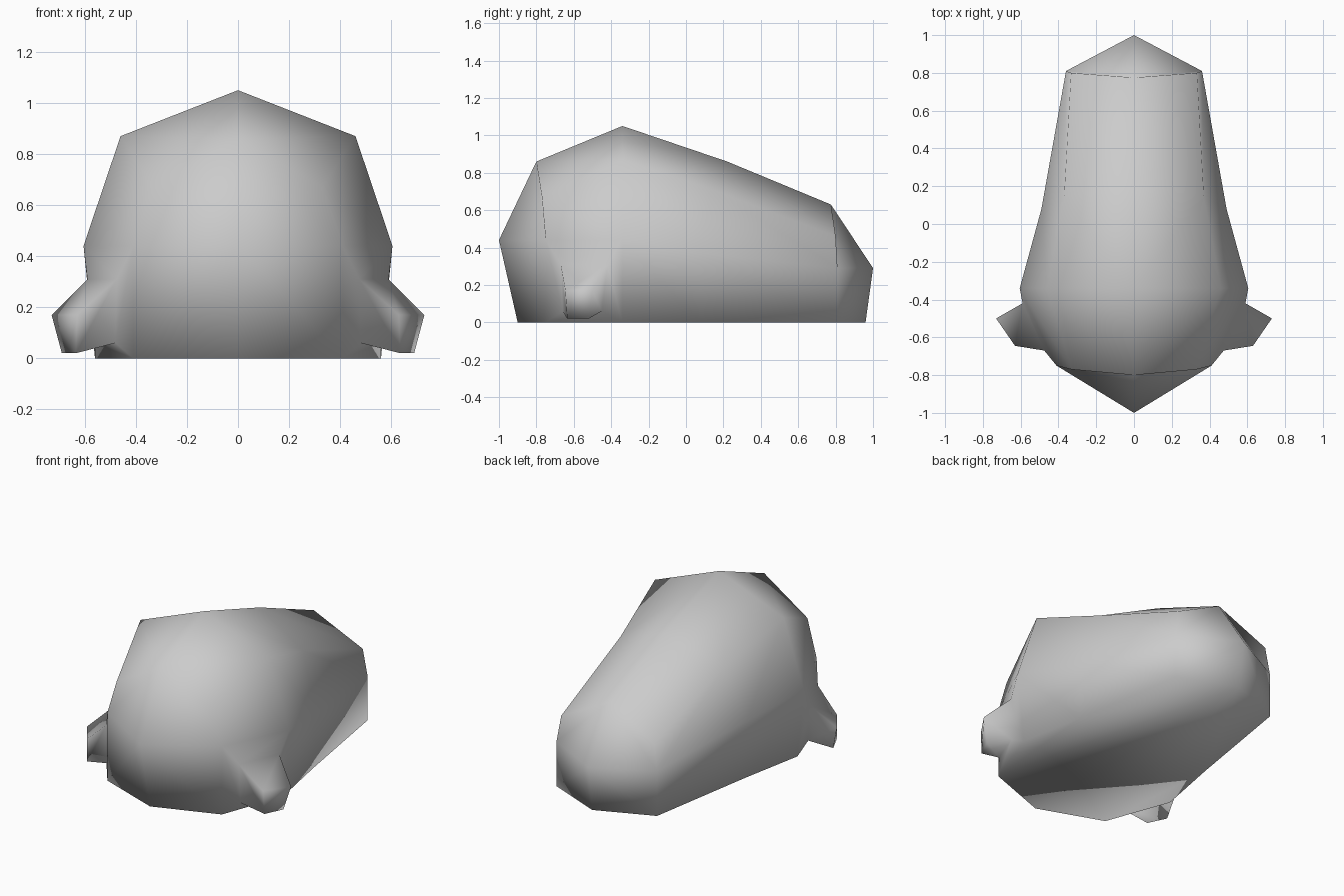
import bpy
import bmesh

cube = bpy.data.objects.get("Cube")
if cube:
    bpy.data.objects.remove(cube, do_unlink=True)

# One plain grey for the whole body
grey = bpy.data.materials.new("grey")
grey.use_nodes = True
grey.diffuse_color = (0.6, 0.6, 0.6, 1)
grey.node_tree.nodes["Principled BSDF"].inputs["Base Color"].default_value = (0.6, 0.6, 0.6, 1)

# Left half cross-sections, front to back: crown, shoulder, side, base
SECTIONS = [
    [(0, -0.80, 0.86), (0.33, -0.77, 0.67), (0.41, -0.75, 0.44), (0.41, -0.75, 0)],
    [(0, -0.34, 1.05), (0.46, -0.34, 0.87), (0.605, -0.34, 0.44), (0.56, -0.34, 0)],
    [(0, 0.22, 0.86), (0.37, 0.14, 0.71), (0.49, 0.08, 0.37), (0.48, 0.08, 0)],
    [(0, 0.775, 0.63), (0.333, 0.80, 0.46), (0.36, 0.81, 0.29), (0.36, 0.81, 0)],
]
NOSE = [(0, -1.0, 0.44), (0, -0.90, 0)]
TAIL = [(0, 1.0, 0.29), (0, 0.96, 0)]

# Stubby flipper rings: top back, top front, bottom front, bottom back
FLIPPER_ROOT = [(0.59, -0.42, 0.31), (0.475, -0.67, 0.31), (0.48, -0.66, 0.06), (0.56, -0.45, 0.06)]
FLIPPER_TIP = [(0.73, -0.50, 0.17), (0.63, -0.645, 0.17), (0.635, -0.635, 0.02), (0.69, -0.52, 0.02)]

bm = bmesh.new()


def verts(points):
    return [bm.verts.new(p) for p in points]


def bridge(a, b):
    """Join two closed rings of equal length with quads."""
    for i in range(len(a)):
        j = (i + 1) % len(a)
        bm.faces.new((a[i], a[j], b[j], b[i]))


rings = [verts(s) for s in SECTIONS]
nose, tail = verts(NOSE), verts(TAIL)

# Body walls, leaving the front lower panel open for the flipper
for r in range(3):
    for c in range(3):
        if (r, c) != (0, 2):
            a, b = rings[r], rings[r + 1]
            bm.faces.new((a[c], a[c + 1], b[c + 1], b[c]))

# Rounded ends
for ring, tip in ((rings[0], nose), (rings[-1], tail)):
    bm.faces.new((ring[0], ring[1], ring[2], tip[0]))
    bm.faces.new((tip[0], ring[2], ring[3], tip[1]))

# Flat underside
bm.faces.new([nose[1]] + [r[3] for r in rings] + [tail[1]])

# Flipper grown out of the open panel
panel = [rings[1][2], rings[0][2], rings[0][3], rings[1][3]]
root, tip = verts(FLIPPER_ROOT), verts(FLIPPER_TIP)
bridge(panel, root)
bridge(root, tip)
bm.faces.new(tip)

# Mirror to the other side and weld the centre line
copy = bmesh.ops.duplicate(bm, geom=bm.verts[:] + bm.edges[:] + bm.faces[:])["geom"]
for v in copy:
    if isinstance(v, bmesh.types.BMVert):
        v.co.x = -v.co.x
bmesh.ops.remove_doubles(bm, verts=bm.verts[:], dist=0.0005)
bmesh.ops.recalc_face_normals(bm, faces=bm.faces[:])
for f in bm.faces:
    f.smooth = True

mesh = bpy.data.meshes.new("body")
bm.to_mesh(mesh)
bm.free()
mesh.materials.append(grey)
body = bpy.data.objects.new("body", mesh)
bpy.context.collection.objects.link(body)
